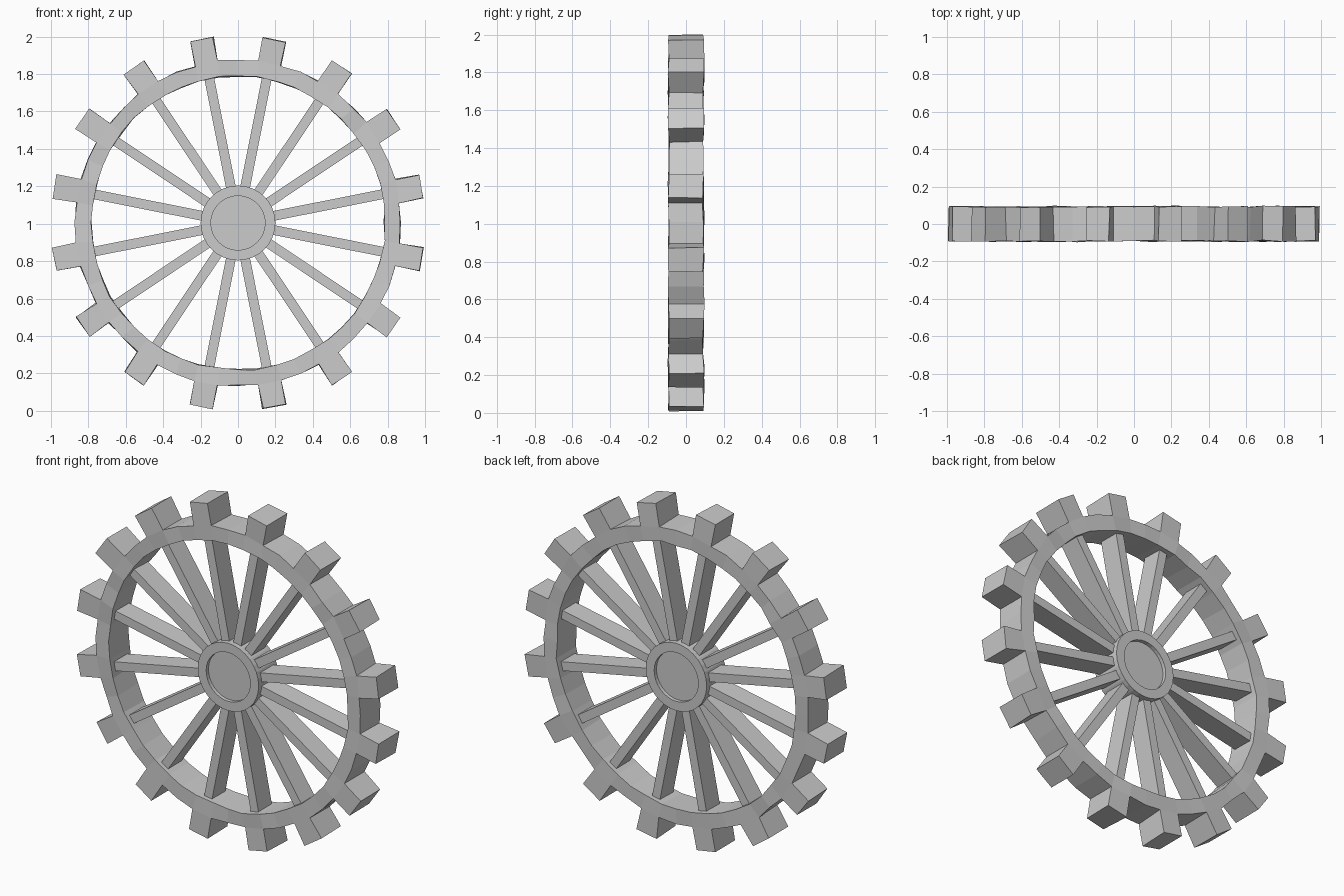
import bpy, bmesh, math, random
from mathutils import Matrix, Vector

if "Cube" in bpy.data.objects:
    bpy.data.objects.remove(bpy.data.objects["Cube"])

random.seed(4)
N = 16                       # teeth and spokes
STEP = 2 * math.pi / N
CZ = 1.004                   # wheel centre height
H = 0.092                    # half depth of the rim


def finish(bm, name):
    bmesh.ops.recalc_face_normals(bm, faces=bm.faces[:])
    me = bpy.data.meshes.new(name)
    bm.to_mesh(me)
    bm.free()
    ob = bpy.data.objects.new(name, me)
    bpy.context.collection.objects.link(ob)
    ob.location.z = CZ
    return ob


def polar(r, a, y):
    return Vector((r * math.cos(a), y, r * math.sin(a)))


def wobble(k):
    return Vector([random.uniform(-k, k) for _ in range(3)])


# toothed rim: closed ring of quads, with each tooth growing from the outer edge
bm = bmesh.new()
half = math.asin(0.063 / 0.87)
R_OUT, R_IN = 0.872, 0.785
cols = []
for i in range(N):
    c = (i + 0.5) * STEP
    for a in (c - half, c + half, c + STEP / 2):
        j_in, j_out = wobble(0.003), wobble(0.003)
        cols.append([bm.verts.new(polar(r, a, y) + j + wobble(0.004))
                     for r, y, j in ((R_IN, -H, j_in), (R_OUT, -H, j_out),
                                     (R_OUT, H, j_out), (R_IN, H, j_in))])
for k, p in enumerate(cols):
    q = cols[(k + 1) % len(cols)]
    for m in (0, 2, 3):      # front, back and inner faces
        n = (m + 1) % 4
        bm.faces.new((p[m], p[n], q[n], q[m]))
    if k % 3:                # gap between teeth
        bm.faces.new((p[1], p[2], q[2], q[1]))
    else:                    # tooth
        c = (k // 3 + 0.5) * STEP
        radial, side = polar(1, c, 0), polar(1, c + math.pi / 2, 0)
        tip = [bm.verts.new(radial * 1.0 + side * s * 0.064 + Vector((0, y, 0)) + wobble(0.004))
               for s, y in ((-1, -H), (-1, H), (1, H), (1, -H))]
        base = [p[1], p[2], q[2], q[1]]
        bm.faces.new(tip)
        for m in range(4):
            n = (m + 1) % 4
            bm.faces.new((base[m], base[n], tip[n], tip[m]))
finish(bm, "toothed_rim")

# spokes: flat bars running from hub to rim
bm = bmesh.new()
r0, r1 = 0.15, 0.80
for i in range(N):
    a = (i + 0.5) * STEP
    mat = (Matrix.Rotation(-a, 4, 'Y') @ Matrix.Translation(((r0 + r1) / 2, 0, 0))
           @ Matrix.Diagonal((r1 - r0, 0.125, 0.052, 1)))
    bmesh.ops.create_cube(bm, size=1, matrix=mat)
finish(bm, "spokes")

# hub: turned disc with a shallow dish on both faces
bm = bmesh.new()
SEG = 32
profile = [(0.145, -0.07), (0.145, -0.092), (0.2, -0.092),
           (0.2, 0.092), (0.145, 0.092), (0.145, 0.07)]
rings = [[bm.verts.new(polar(r, 2 * math.pi * s / SEG, y)) for s in range(SEG)]
         for r, y in profile]
for a, b in zip(rings, rings[1:]):
    for s in range(SEG):
        t = (s + 1) % SEG
        bm.faces.new((a[s], a[t], b[t], b[s]))
bm.faces.new(rings[0])
bm.faces.new(rings[-1])
finish(bm, "hub")
